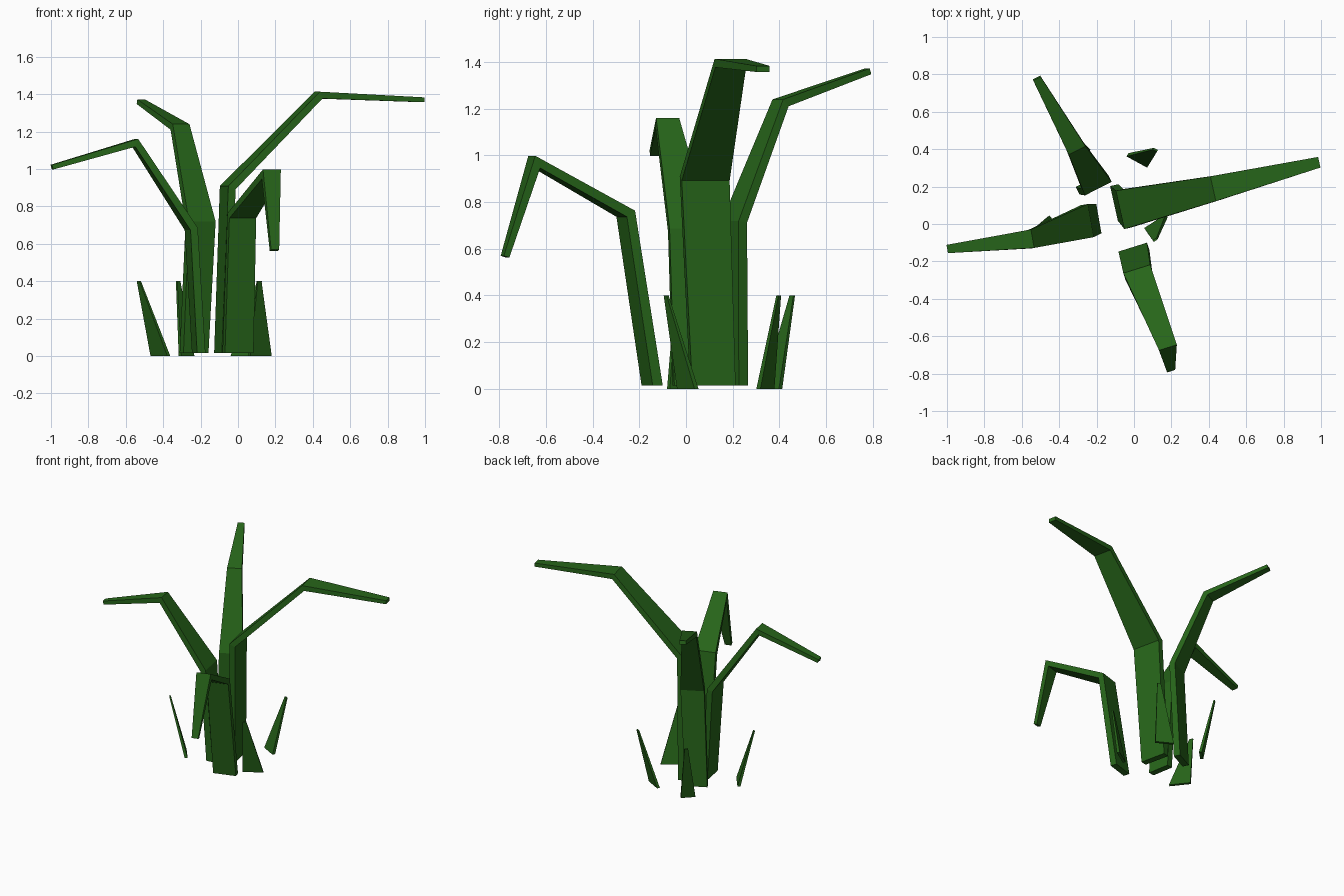
import bpy, math
from mathutils import Vector

if "Cube" in bpy.data.objects:
    bpy.data.objects.remove(bpy.data.objects["Cube"])

green = bpy.data.materials.new("leaf_green")
green.diffuse_color = (0.02, 0.13, 0.01, 1)
green.use_nodes = True
green.node_tree.nodes["Principled BSDF"].inputs["Base Color"].default_value = green.diffuse_color


def strip(name, rings):
    """Skin a list of four-cornered rings into a closed flat-faced solid."""
    verts = [c for r in rings for c in r]
    faces = [(3, 2, 1, 0)]
    for i in range(len(rings) - 1):
        for j in range(4):
            k = (j + 1) % 4
            faces.append((4 * i + j, 4 * i + k, 4 * i + 4 + k, 4 * i + 4 + j))
    n = len(verts)
    faces.append((n - 4, n - 3, n - 2, n - 1))
    mesh = bpy.data.meshes.new(name)
    mesh.from_pydata(verts, [], faces)
    mesh.materials.append(green)
    obj = bpy.data.objects.new(name, mesh)
    bpy.context.collection.objects.link(obj)


def corners(c, side, normal):
    return [c - side - normal, c + side - normal, c + side + normal, c - side + normal]


def leaf(name, angle, path, widths, thick=(0.045, 0.04, 0.036, 0.026)):
    """Bent leaf: mitred rectangular sections along a path."""
    a = math.radians(angle)
    side = Vector((-math.sin(a), math.cos(a), 0))
    pts = [Vector(p) for p in path]
    segs = [(q - p).normalized() for p, q in zip(pts, pts[1:])]
    rings = []
    for i, p in enumerate(pts):
        before, after = segs[max(i - 1, 0)], segs[min(i, len(segs) - 1)]
        tangent = Vector((0, 0, 1)) if i == 0 else (before + after).normalized()
        mitre = 1 if i == 0 else 1 / max(tangent.dot(after), 0.5)
        normal = tangent.cross(side).normalized() * thick[i] / 2 * mitre
        rings.append(corners(p, side * widths[i] / 2, normal))
    strip(name, rings)


def blade(name, left, right, tip, thick=0.02):
    """Small pointed blade: wide thin base, narrow tip."""
    l, r = Vector((*left, 0)), Vector((*right, 0))
    side = (r - l) / 2
    d = side.normalized()
    n = Vector((-d.y, d.x, 0))
    strip(name, [corners((l + r) / 2, side, n * thick / 2),
                 corners(Vector(tip), d * 0.012, n * thick / 4)])


# Four large bent leaves
leaf("right_leaf", 12.5,
     [(-0.085, 0.115, 0.015), (-0.055, 0.08, 0.9), (0.43, 0.19, 1.395), (0.99, 0.33, 1.37)],
     (0.19, 0.21, 0.135, 0.058))
leaf("back_leaf", 117,
     [(-0.235, 0.212, 0.015), (-0.2, 0.207, 0.715), (-0.31, 0.405, 1.225), (-0.52, 0.78, 1.36)],
     (0.15, 0.16, 0.1, 0.045))
leaf("left_leaf", 190,
     [(-0.21, 0.025, 0.015), (-0.25, 0.015, 0.68), (-0.55, -0.08, 1.14), (-0.995, -0.133, 1.01)],
     (0.16, 0.18, 0.1, 0.045))
leaf("front_leaf", -72.6,
     [(0.0, -0.145, 0.015), (0.02, -0.258, 0.75), (0.178, -0.65, 0.972), (0.195, -0.775, 0.566)],
     (0.16, 0.15, 0.1, 0.045))

# Short blades around the base
blade("left_blade", (-0.37, -0.075), (-0.46, 0.04), (-0.53, -0.035, 0.4))
blade("right_blade", (0.06, -0.03), (0.175, 0.045), (0.113, -0.085, 0.4))
blade("back_right_blade", (-0.035, 0.37), (0.075, 0.31), (0.115, 0.397, 0.4))
blade("back_left_blade", (-0.31, 0.335), (-0.24, 0.405), (-0.32, 0.455, 0.4))
